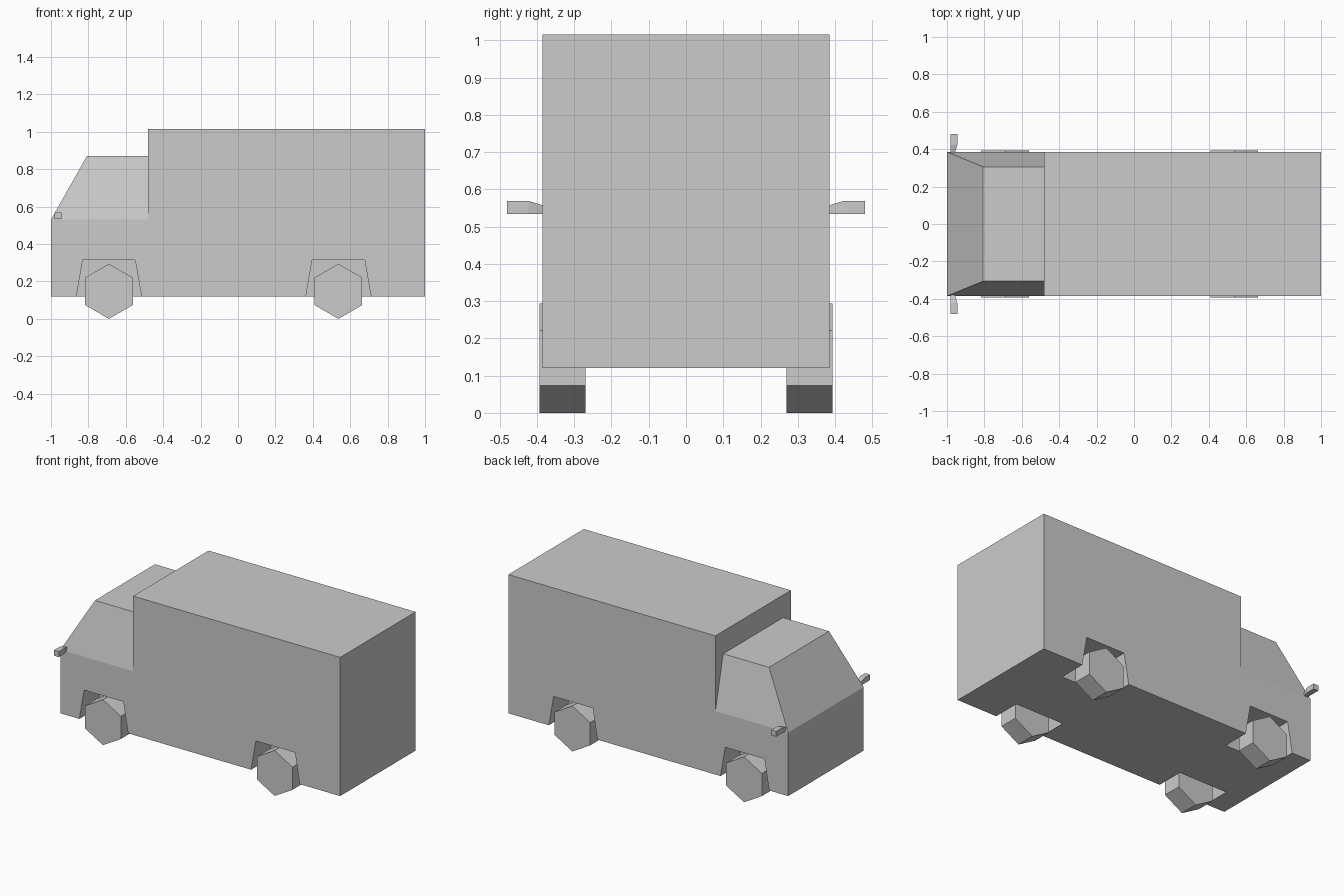
import bpy
import bmesh
from math import cos, sin, radians

if "Cube" in bpy.data.objects:
    bpy.data.objects.remove(bpy.data.objects["Cube"], do_unlink=True)

grey = bpy.data.materials.new("plain grey")
grey.use_nodes = True
COLOUR = (0.6, 0.6, 0.6, 1)
grey.diffuse_color = COLOUR
grey.node_tree.nodes["Principled BSDF"].inputs["Base Color"].default_value = COLOUR


def loft(name, start, end):
    """Closed solid between two matching outlines of 3D points."""
    bm = bmesh.new()
    a = [bm.verts.new(p) for p in start]
    b = [bm.verts.new(p) for p in end]
    bm.faces.new(a)
    bm.faces.new(b[::-1])
    for i in range(len(a)):
        j = (i + 1) % len(a)
        bm.faces.new((a[j], a[i], b[i], b[j]))
    bmesh.ops.recalc_face_normals(bm, faces=bm.faces)
    mesh = bpy.data.meshes.new(name)
    bm.to_mesh(mesh)
    bm.free()
    mesh.materials.append(grey)
    obj = bpy.data.objects.new(name, mesh)
    bpy.context.collection.objects.link(obj)
    return obj


def slab(name, profile, y0, y1):
    """Side profile (x, z) stretched from y0 to y1."""
    return loft(name, [(x, y0, z) for x, z in profile], [(x, y1, z) for x, z in profile])


HALF, FLOOR, SILL, CAB_BACK = 0.385, 0.12, 0.53, -0.48
AXLES = {"front": -0.69, "rear": 0.537}
SIDES = {"left": 1, "right": -1}   # +y and -y flanks

# Cargo box and lower cab in one shell
body = slab("body", [(-1, FLOOR), (1, FLOOR), (1, 1.016), (CAB_BACK, 1.016),
                     (CAB_BACK, SILL), (-1, SILL)], -HALF, HALF)

# Tapered upper cab
loft("upper_cab",
     [(-1, -HALF, SILL), (CAB_BACK, -HALF, SILL), (CAB_BACK, HALF, SILL), (-1, HALF, SILL)],
     [(-0.808, -0.306, 0.87), (CAB_BACK, -0.306, 0.87),
      (CAB_BACK, 0.306, 0.87), (-0.808, 0.306, 0.87)])

for side, s in SIDES.items():
    for end, x in AXLES.items():
        # Wheel arch cut out of the body
        arch = [(x - 0.174, FLOOR), (x - 0.14, 0.315), (x + 0.14, 0.315), (x + 0.174, FLOOR)]
        arch = [(x - 0.181, 0.08)] + arch[1:3] + [(x + 0.181, 0.08)]
        cutter = slab("arch_cutter", arch, s * 0.205, s * 0.5)
        cutter.hide_render = True
        mod = body.modifiers.new("arch", "BOOLEAN")
        mod.operation, mod.solver, mod.object = "DIFFERENCE", "EXACT", cutter
        bpy.context.view_layer.objects.active = body
        bpy.ops.object.modifier_apply(modifier=mod.name)
        bpy.data.objects.remove(cutter, do_unlink=True)

        # Six-sided wheel standing on a corner
        angles = [radians(30 + 60 * i) for i in range(6)]
        rim = [(x + 0.147 * cos(a), 0.147 + 0.147 * sin(a)) for a in angles]
        slab(f"{end}_wheel_{side}", rim, s * 0.27, s * 0.393)

    # Mirror: tapered stem and square head
    def section(y, x1, z1):
        return [(-0.98, s * y, 0.534), (x1, s * y, 0.534), (x1, s * y, z1), (-0.98, s * y, z1)]
    loft(f"mirror_stem_{side}", section(0.37, -0.96, 0.553), section(0.423, -0.945, 0.569))
    loft(f"mirror_head_{side}", section(0.423, -0.945, 0.569), section(0.48, -0.945, 0.569))
